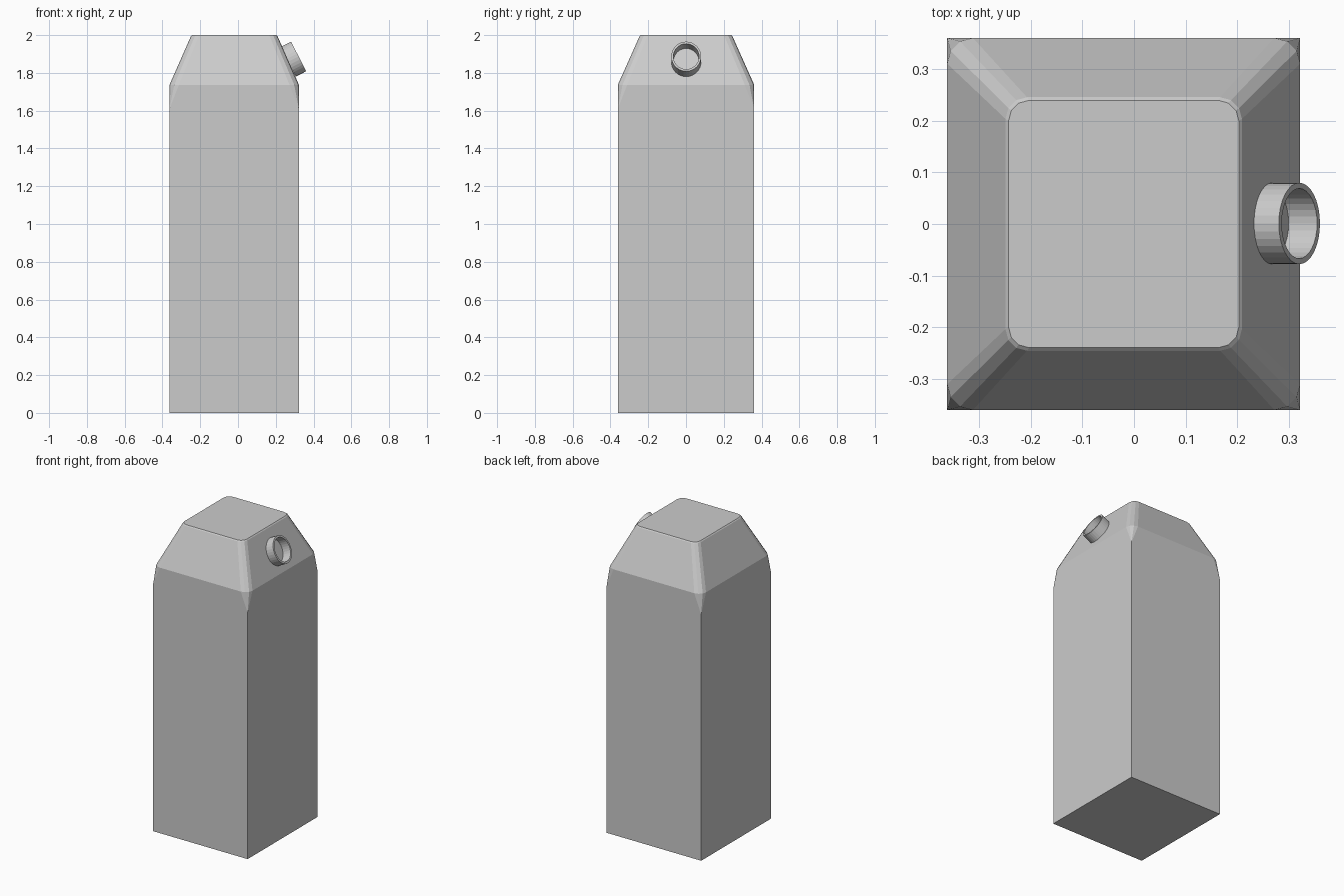
import bpy, bmesh, math
from mathutils import Matrix, Vector

if "Cube" in bpy.data.objects:
    bpy.data.objects.remove(bpy.data.objects["Cube"])

CX = -0.02                      # carton centre in x
HX, HY = 0.3425, 0.361          # half sizes of the body
SHOULDER, TIP, TOP = 1.737, 1.61, 2.0
CORNERS = [(1, 1), (-1, 1), (-1, -1), (1, -1)]
SEG = 3


def finish(name, bm):
    bmesh.ops.recalc_face_normals(bm, faces=bm.faces)
    me = bpy.data.meshes.new(name)
    bm.to_mesh(me)
    bm.free()
    ob = bpy.data.objects.new(name, me)
    bpy.context.collection.objects.link(ob)
    return ob


def rounded_ring(bm, hx, hy, r, z):
    # one list of arc vertices per corner, counter-clockwise
    ring = []
    for i, (sx, sy) in enumerate(CORNERS):
        arc = []
        for k in range(SEG + 1):
            a = math.pi / 2 * (i + k / SEG)
            arc.append(bm.verts.new((CX + sx * (hx - r) + r * math.cos(a),
                                     sy * (hy - r) + r * math.sin(a), z)))
        ring.append(arc)
    return ring


# Carton body: square box, sloped shoulder with rounded hips, flat top
bm = bmesh.new()
base = [bm.verts.new((CX + sx * HX, sy * HY, 0)) for sx, sy in CORNERS]
tips = [bm.verts.new((CX + sx * HX, sy * HY, TIP)) for sx, sy in CORNERS]
rings = [rounded_ring(bm, HX, HY, 0.05, SHOULDER),
         rounded_ring(bm, HX - 0.113, HY - 0.115, 0.042, TOP - 0.006),
         rounded_ring(bm, HX - 0.119, HY - 0.121, 0.04, TOP)]
bm.faces.new(base)
bm.faces.new([v for arc in rings[-1] for v in arc])
for i in range(4):
    j = (i + 1) % 4
    bm.faces.new((base[i], base[j], tips[j], rings[0][j][0], rings[0][i][-1], tips[i]))
    for k in range(SEG):        # pointed facets running into each upright edge
        bm.faces.new((tips[i], rings[0][i][k + 1], rings[0][i][k]))
for lo, hi in zip(rings, rings[1:]):
    a = [v for arc in lo for v in arc]
    b = [v for arc in hi for v in arc]
    for k in range(len(a)):
        n = (k + 1) % len(a)
        bm.faces.new((a[k], a[n], b[n], b[k]))
finish("carton_body", bm)

# Spout: open oval tube standing on the right slope
bm = bmesh.new()
N = 32
profile = [(1.0, -0.062), (1.0, 0.0), (0.86, 0.0), (0.86, -0.062)]
loops = [[bm.verts.new((0.088 * s * math.cos(2 * math.pi * k / N),
                        0.079 * s * math.sin(2 * math.pi * k / N), z))
          for k in range(N)] for s, z in profile]
for p in range(4):
    a, b = loops[p], loops[(p + 1) % 4]
    for k in range(N):
        n = (k + 1) % N
        bm.faces.new((a[k], a[n], b[n], b[k]))
spout = finish("spout", bm)
spout.matrix_world = (Matrix.Translation(Vector((0.321, 0.001, 1.887)))
                      @ Matrix.Rotation(math.radians(63), 4, 'Y'))
